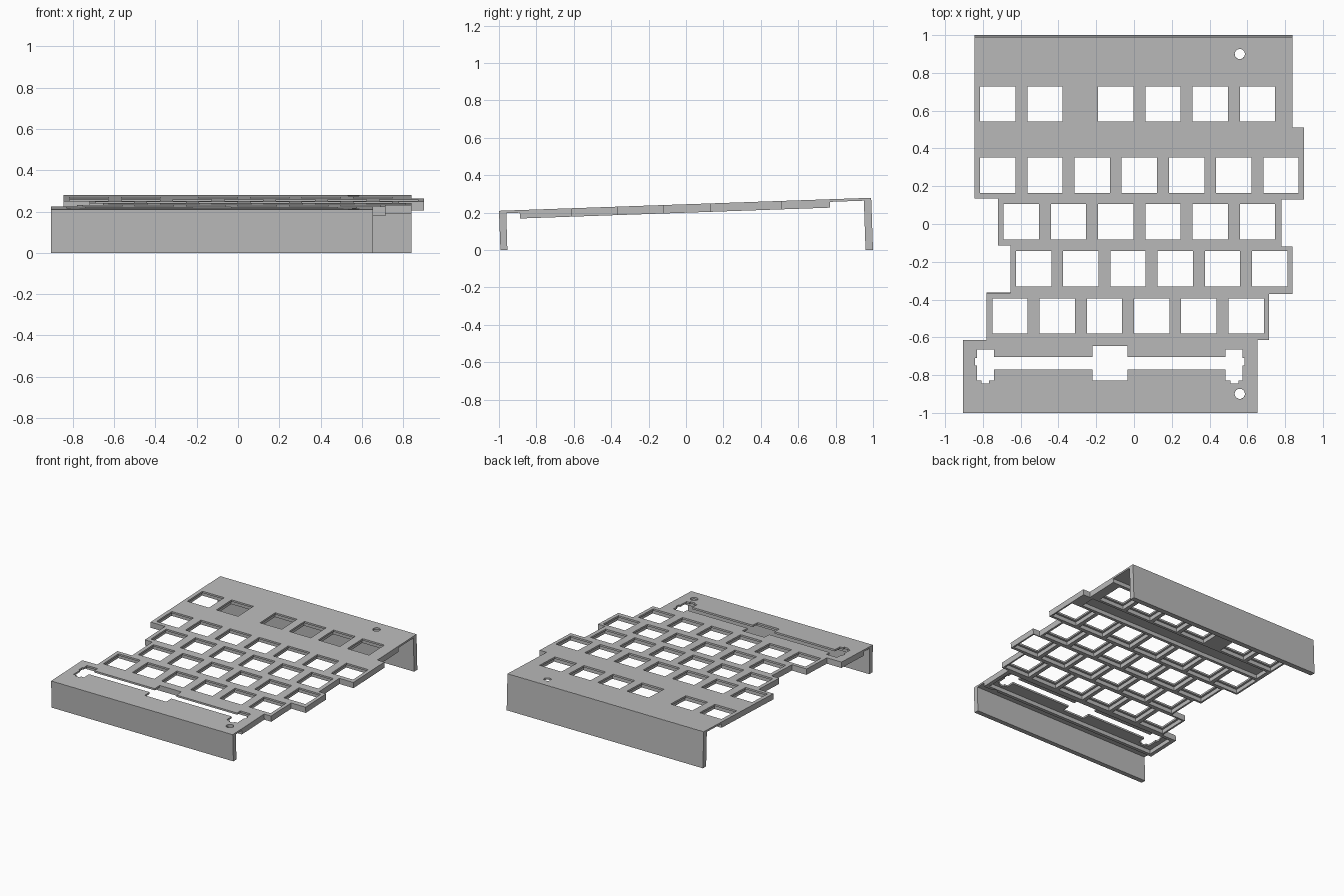
import bpy, bmesh, math
from mathutils import Matrix

if "Cube" in bpy.data.objects:
    bpy.data.objects.remove(bpy.data.objects["Cube"])

grey = bpy.data.materials.new("plain grey")
grey.use_nodes = True
grey.diffuse_color = (0.5, 0.5, 0.5, 1)
grey.node_tree.nodes["Principled BSDF"].inputs["Base Color"].default_value = (0.5, 0.5, 0.5, 1)

PLATE, DEPTH, HOLE, PITCH = 0.014, 0.045, 0.187, 0.25
TILT = Matrix.Translation((0, 0, 0.245)) @ Matrix.Rotation(math.radians(2), 4, "X")


def prism(bm, pts, lo, hi, axis="Z"):
    """Extrude a closed outline along z, or a (y, z) profile along x."""
    place = (lambda p, h: (p[0], p[1], h)) if axis == "Z" else (lambda p, h: (h, p[0], p[1]))
    a = [bm.verts.new(place(p, lo)) for p in pts]
    b = [bm.verts.new(place(p, hi)) for p in pts]
    bm.faces.new(a[::-1])
    bm.faces.new(b)
    for i in range(len(pts)):
        j = (i + 1) % len(pts)
        bm.faces.new((a[i], a[j], b[j], b[i]))


def rect(x0, x1, y0, y1):
    return [(x0, y0), (x1, y0), (x1, y1), (x0, y1)]


def circle(x, y, r, n=32):
    return [(x + r * math.cos(math.tau * i / n), y + r * math.sin(math.tau * i / n)) for i in range(n)]


def make(name, shapes, lo, hi, axis="Z"):
    bm = bmesh.new()
    for pts in shapes:
        prism(bm, pts, lo, hi, axis)
    bmesh.ops.recalc_face_normals(bm, faces=bm.faces)
    me = bpy.data.meshes.new(name)
    bm.to_mesh(me)
    bm.free()
    me.materials.append(grey)
    ob = bpy.data.objects.new(name, me)
    bpy.context.collection.objects.link(ob)
    return ob


def cut(ob, shapes):
    """Punch outlines through a slab and bake the result."""
    cutter = make("cutter", shapes, -0.2, 0.2)
    cutter.hide_render = True
    mod = ob.modifiers.new("holes", "BOOLEAN")
    mod.operation, mod.solver, mod.object = "DIFFERENCE", "EXACT", cutter
    bpy.context.view_layer.update()
    graph = bpy.context.evaluated_depsgraph_get()
    me = bpy.data.meshes.new_from_object(ob.evaluated_get(graph))
    ob.modifiers.clear()
    ob.data = me
    bpy.data.objects.remove(cutter)


# Stepped plate outline
outline = [(-0.905, -1), (0.655, -1), (0.655, -0.615), (0.715, -0.615), (0.715, -0.37),
           (0.84, -0.37), (0.84, -0.12), (0.78, -0.12), (0.78, 0.13), (0.9, 0.13),
           (0.9, 0.51), (0.84, 0.51), (0.84, 0.99), (-0.845, 0.99), (-0.845, 0.135),
           (-0.72, 0.135), (-0.72, -0.115), (-0.655, -0.115), (-0.655, -0.365),
           (-0.78, -0.365), (-0.78, -0.615), (-0.905, -0.615)]

# Key rows: bottom edge y, first left edge x, column numbers
rows = [(0.542, -0.815, (0, 1, 2.5, 3.5, 4.5, 5.5)),
        (0.165, -0.815, range(7)),
        (-0.082, -0.69, range(6)),
        (-0.331, -0.625, range(6)),
        (-0.581, -0.75, range(6))]


def key_holes(margin):
    out = []
    for y, x, cols in rows:
        for c in cols:
            x0 = x + c * PITCH
            out.append(rect(x0 - margin, x0 + HOLE + margin, y - margin, y + HOLE + margin))
    return out


# Wide bar cutout with stabiliser slots, mirrored about its centre
half = [(0.093, -0.645), (0.093, -0.705), (0.613, -0.705), (0.613, -0.665), (0.703, -0.665),
        (0.703, -0.71), (0.713, -0.71), (0.713, -0.75), (0.703, -0.75), (0.703, -0.83),
        (0.68, -0.83), (0.68, -0.845), (0.64, -0.845), (0.64, -0.83), (0.613, -0.83),
        (0.613, -0.77), (0.093, -0.77), (0.093, -0.83)]
mid = -0.128
bar = [(mid + x, y) for x, y in half] + [(mid - x, y) for x, y in reversed(half)]
screws = [circle(0.56, y, 0.027) for y in (-0.9, 0.9)]

# Thin top plate
plate = make("top_plate", [outline], -PLATE, 0)
cut(plate, key_holes(0) + [bar] + screws)
plate.matrix_world = TILT

# Stiffening ribs below, with pockets round the keys
ribs = make("under_ribs", [[(x, min(max(y, -0.89), 0.77)) for x, y in outline]], -DEPTH, -PLATE)
cut(ribs, key_holes(0.016) + [rect(-0.875, 0.625, -0.865, -0.64),
                              rect(-0.815, 0.81, 0.39, 0.505), screws[0]])
ribs.matrix_world = TILT

# Front and back walls
make("front_wall", [[(-1, 0.21), (-0.992, 0), (-0.955, 0), (-0.961, 0.198), (-0.961, 0.211)]],
     -0.905, 0.655, "X")
make("back_wall", [[(0.99, 0.279), (1, 0), (0.96, 0), (0.951, 0.265), (0.951, 0.278)]],
     -0.845, 0.84, "X")
